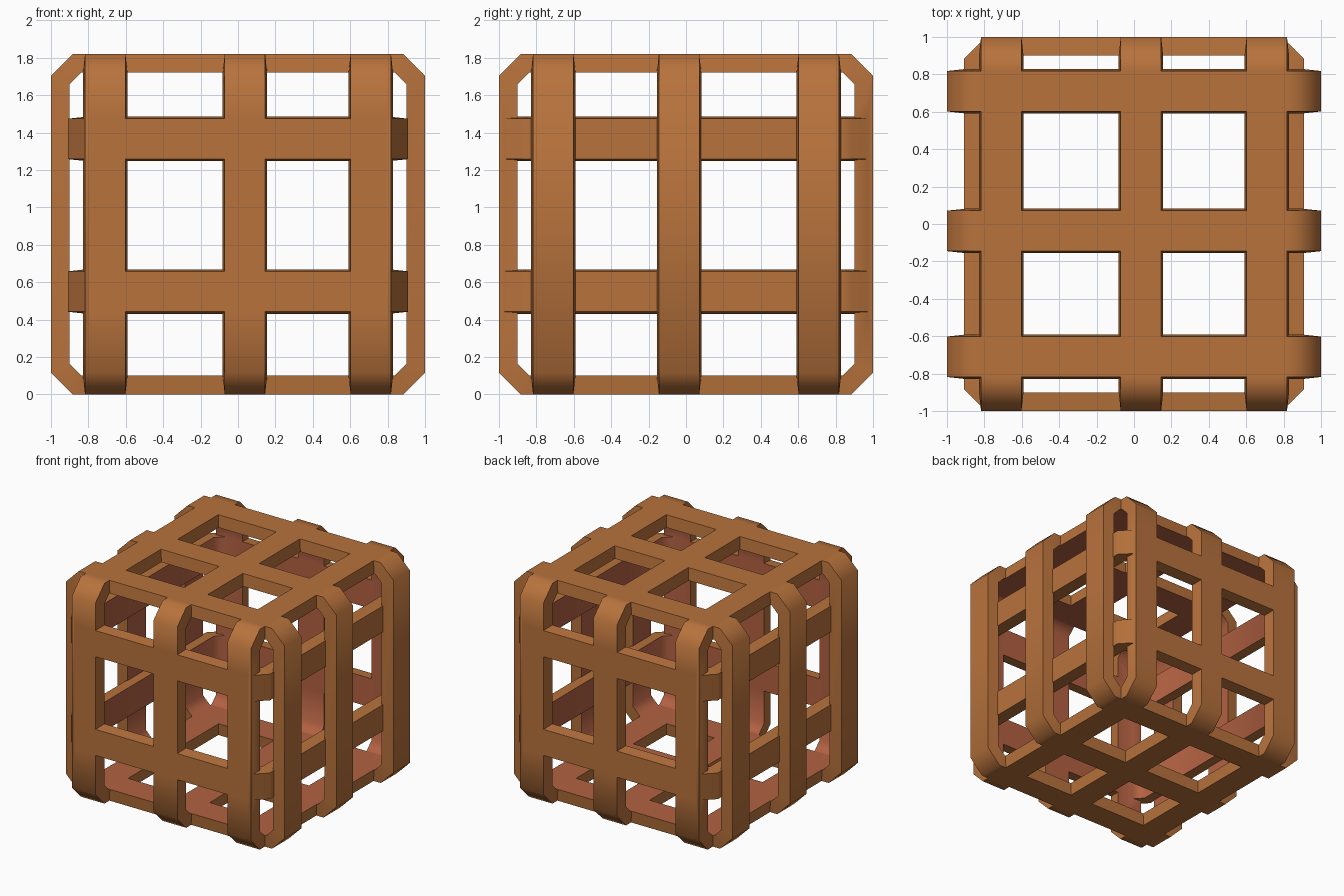
import bpy, bmesh, math
from mathutils import Vector

if "Cube" in bpy.data.objects:
    bpy.data.objects.remove(bpy.data.objects["Cube"])


def material(name, rgb):
    m = bpy.data.materials.new(name)
    m.diffuse_color = (*rgb, 1)
    m.use_nodes = True
    m.node_tree.nodes["Principled BSDF"].inputs["Base Color"].default_value = m.diffuse_color
    return m


WOOD = material("warm brown", (0.48, 0.17, 0.045))
INNER = material("reddish brown inside", (0.45, 0.12, 0.055))

H = 1.82            # total height
T = 0.10            # bar thickness
W_OUT, W_IN = 0.108, 0.119   # half widths: bars widen slightly towards the inside


def octagon(a, b, c):
    """Rectangle of half sizes a, b with corners cut by c."""
    return [(a, -b + c), (a, b - c), (a - c, b), (-a + c, b),
            (-a, b - c), (-a, -b + c), (-a + c, -b), (a - c, -b)]


def hoop(name, a, b, place):
    """Chamfered rectangular band; place maps (u, v, w) to world space."""
    bm = bmesh.new()
    outer, inner = octagon(a, b, 0.117), octagon(a - T, b - T, 0.062)
    rings = [[bm.verts.new(place(u, v, w)) for u, v in pts]
             for pts, w in ((outer, -W_OUT), (outer, W_OUT), (inner, W_IN), (inner, -W_IN))]
    for k in range(4):
        r, s = rings[k], rings[(k + 1) % 4]
        for i in range(8):
            j = (i + 1) % 8
            f = bm.faces.new((r[i], r[j], s[j], s[i]))
            f.material_index = 1 if k == 2 else 0
    bmesh.ops.recalc_face_normals(bm, faces=bm.faces)
    me = bpy.data.meshes.new(name)
    bm.to_mesh(me)
    bm.free()
    me.materials.append(WOOD)
    me.materials.append(INNER)
    ob = bpy.data.objects.new(name, me)
    bpy.context.collection.objects.link(ob)
    return ob


parts = []
# upright hoops running front to back
for x in (-0.71, 0.037, 0.71):
    parts.append(hoop("front_back_hoop", 1, H / 2,
                      lambda u, v, w, x=x: Vector((x + w, u, v + H / 2))))
# upright hoops running side to side
for y in (-0.71, -0.037, 0.71):
    parts.append(hoop("side_hoop", 1, H / 2,
                      lambda u, v, w, y=y: Vector((u, y + w, v + H / 2))))
# horizontal hoops, slightly narrower in x
for z in (0.55, 1.366):
    parts.append(hoop("level_hoop", 0.91, 1,
                      lambda u, v, w, z=z: Vector((u, v, z + w))))

# weld all hoops into one lattice
cage = parts[0]
cage.name = "lattice_cage"
bpy.context.view_layer.objects.active = cage
cage.select_set(True)
for p in parts[1:]:
    mod = cage.modifiers.new("weld", 'BOOLEAN')
    mod.operation = 'UNION'
    mod.solver = 'EXACT'
    mod.object = p
    bpy.ops.object.modifier_apply(modifier=mod.name)
    bpy.data.objects.remove(p)

# soft corner cuts, crisp bar edges
bpy.ops.object.shade_smooth_by_angle(angle=math.radians(50))
